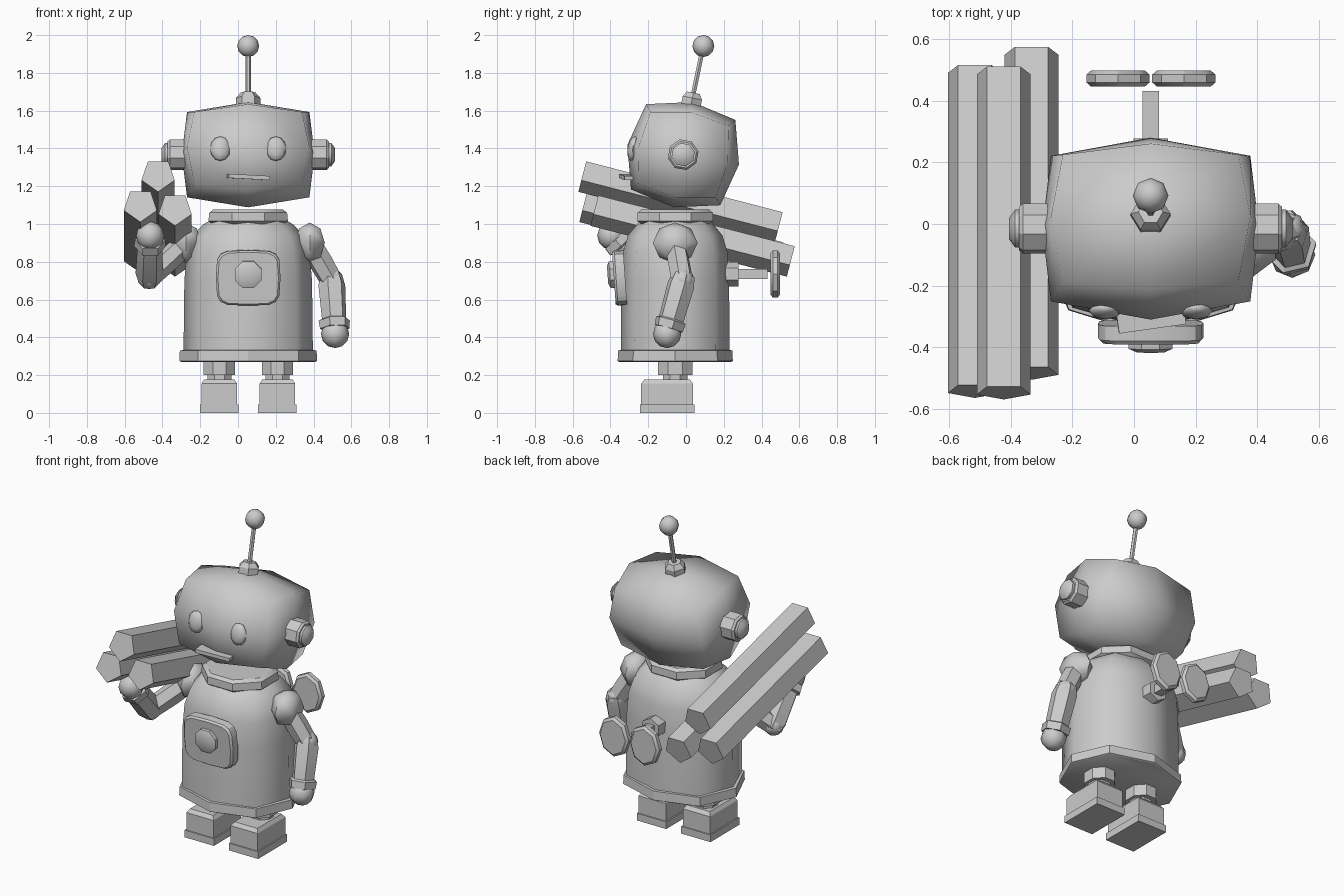
import bpy, bmesh
from math import sin, cos, pi, radians, copysign
from mathutils import Matrix, Vector

if "Cube" in bpy.data.objects:
    bpy.data.objects.remove(bpy.data.objects["Cube"])

CX, CY = 0.054, -0.057          # body axis
T = Matrix.Translation
ALONG_X = Matrix.Rotation(pi / 2, 4, 'Y')
ALONG_Y = Matrix.Rotation(-pi / 2, 4, 'X')


def finish(name, bm, mat, angle):
    bmesh.ops.recalc_face_normals(bm, faces=bm.faces)
    me = bpy.data.meshes.new(name)
    bm.to_mesh(me)
    bm.free()
    ob = bpy.data.objects.new(name, me)
    bpy.context.collection.objects.link(ob)
    ob.matrix_world = mat
    bpy.ops.object.select_all(action='DESELECT')
    ob.select_set(True)
    bpy.context.view_layer.objects.active = ob
    bpy.ops.object.shade_smooth_by_angle(angle=radians(angle))
    return ob


def loft(name, rings, n=8, mat=Matrix(), off=0, power=1, angle=30):
    """Stack of (rx, ry, z) rings with n sides; power < 1 squares the outline."""
    def f(v):
        return 0 if abs(v) < 1e-6 else copysign(abs(v) ** power, v)
    bm = bmesh.new()
    loops = []
    for rx, ry, z in rings:
        angs = [radians(off) + 2 * pi * i / n for i in range(n)]
        loops.append([bm.verts.new((rx * f(cos(a)), ry * f(sin(a)), z)) for a in angs])
    for a, b in zip(loops, loops[1:]):
        for i in range(n):
            bm.faces.new((a[i], a[(i + 1) % n], b[(i + 1) % n], b[i]))
    bm.faces.new(loops[0])
    bm.faces.new(loops[-1])
    return finish(name, bm, mat, angle)


def box(name, rings, mat):
    return loft(name, rings, 4, mat, 45, 0)


def ball(name, loc, r, n=8, rows=6, scale=(1, 1, 1), mat=Matrix()):
    bm = bmesh.new()
    bmesh.ops.create_uvsphere(bm, u_segments=n, v_segments=rows, radius=r)
    bmesh.ops.scale(bm, vec=scale, verts=bm.verts)
    return finish(name, bm, mat @ T(loc), 65)


def limb(name, p, q, rings, n=6, angle=30):
    """Loft between two points; rings are (rx, ry, fraction along)."""
    p, q = Vector(p), Vector(q)
    d = q - p
    mat = T(p) @ d.to_track_quat('Z', 'Y').to_matrix().to_4x4()
    return loft(name, [(a, b, t * d.length) for a, b, t in rings], n, mat, 0, 1, angle)


# Torso, base rim and collar
axis = T((CX, CY, 0))
loft("body", [(.342, .288, .3), (.342, .288, .36), (.338, .285, .7), (.325, .277, .85),
              (.295, .25, .94), (.235, .2, 1.0), (.18, .17, 1.03)],
     8, axis, power=.85, angle=60)
loft("base_rim", [(.355, .297, .27), (.365, .305, .275), (.362, .302, .33), (.33, .28, .335)],
     8, axis, power=.9)
loft("collar", [(.205, .195, 1.0), (.228, .217, 1.015), (.223, .215, 1.06), (.2, .195, 1.076)], 8, axis, 22.5)

# Chest plate and knob
plate = T((.054, -.352, .715)) @ Matrix.Rotation(radians(4), 4, 'X') @ ALONG_Y
loft("chest_plate", [(.16, .138, -.03), (.171, .147, -.018), (.171, .147, .03)], 16, plate, 0, .45)
loft("chest_knob", [(.05, .05, -.062), (.077, .077, -.05), (.077, .077, -.01)], 8,
     plate @ T((0, -.02, 0)), 22.5)

# Legs and boots
for side, x in (("right", -.099), ("left", .209)):
    m = T((x, CY, 0))
    loft(side + "_leg", [(.069, .069, .16), (.069, .069, .2), (.09, .1, .2), (.09, .1, .28)], 8, m, 22.5)
    m = T((x, -.1, 0))
    box(side + "_boot", [(.094, .137, .04), (.094, .137, .155), (.08, .12, .177)], m)
    box(side + "_sole", [(.102, .144, 0), (.102, .144, .045)], m)

# Head: a cube split once and rounded, tipped back
head = T((CX, -.015, 1.367)) @ Matrix.Rotation(radians(-10), 4, 'X')
ROUND = {1: (1, 1, 1), 2: (.92, .8, .81), 3: (.81, .7, .68)}   # face centre, edge, corner
bm = bmesh.new()
bmesh.ops.create_cube(bm, size=2)
bmesh.ops.subdivide_edges(bm, edges=bm.edges[:], cuts=1, use_grid_fill=True)
for v in bm.verts:
    s = [0 if abs(c) < .5 else copysign(1, c) for c in v.co]
    k = ROUND[sum(abs(c) > 0 for c in s)]
    v.co = [a * b * c for a, b, c in zip(s, k, (.352, .3, .283))]
finish("head", bm, head, 80)

# Ears and eyes
for s, side in ((-1, "right"), (1, "left")):
    m = head @ Matrix.Scale(s, 4, (1, 0, 0)) @ ALONG_X
    loft(side + "_ear", [(.083, .083, .31), (.083, .083, .415), (.072, .072, .427)], 8, m, 22.5)
    loft(side + "_ear_cap", [(.063, .063, .41), (.063, .063, .44), (.035, .035, .46)], 8, m, 22.5, angle=50)
    ball(side + "_eye", (s * .147, -.268, -.015), .055, 8, 6, (1, .5, 1.2), head)

# Mouth
box("mouth", [(.11, .038, -.011), (.11, .038, .011)],
    T((.055, -.303, 1.249)) @ Matrix.Rotation(radians(8), 4, 'Z') @ Matrix.Rotation(radians(3), 4, 'Y'))

# Antenna
limb("antenna_base", (CX, .025, 1.625), (CX, .039, 1.695),
     [(.065, .06, 0), (.065, .06, .6), (.04, .04, 1)])
limb("antenna_rod", (CX, .033, 1.66), (CX, .089, 1.93), [(.014, .014, 0), (.014, .014, 1)])
ball("antenna_ball", (CX, .092, 1.942), .058, 8, 6)

# Wind-up key on the back
loft("key_collar", [(.065, .065, .19), (.065, .065, .277)], 6, T((CX, 0, .735)) @ ALONG_Y, 30)
box("key_shaft", [(.027, .027, .26), (.027, .027, .432)], T((CX, 0, .735)) @ ALONG_Y)
for side, x in (("right", -.052), ("left", .162)):
    loft(side + "_key_wing", [(.088, .108, .447), (.103, .125, .46), (.103, .125, .485), (.088, .108, .498)],
         8, T((x, 0, .735)) @ ALONG_Y, 0)

# Arms: one hanging, one raised to hold the logs
UPPER = [(.055, .06, 0), (.06, .065, .5), (.06, .06, 1)]
FORE = [(.055, .06, -.12), (.073, .075, .08), (.066, .07, .72), (.085, .085, .75), (.08, .08, .9)]
ARMS = (("left", (.38, CY, .9), (.495, -.02, .7), (.514, -.1, .418)),
        ("right", (-.275, CY, .9), (-.47, -.2, .72), (-.465, -.395, .938)))
for side, shoulder, elbow, hand in ARMS:
    ball(side + "_shoulder", shoulder, .108, 6, 4, (.85, 1.1, 1))
    limb(side + "_upper_arm", shoulder, elbow, UPPER)
    ball(side + "_elbow", elbow, .065, 8, 6)
    limb(side + "_forearm", elbow, hand, FORE)
    ball(side + "_hand", hand, .075, 8, 6)

# Bundle of three five-sided logs on the shoulder
for i, loc in enumerate([(-.423, -.027, 1.125), (-.517, -.022, .965), (-.333, .037, .945)]):
    m = T(loc) @ Matrix.Rotation(radians(-14.5), 4, 'X') @ ALONG_Y
    loft(f"log_{i + 1}", [(.092, .092, -.537), (.092, .092, .537)], 5, m, 90)
